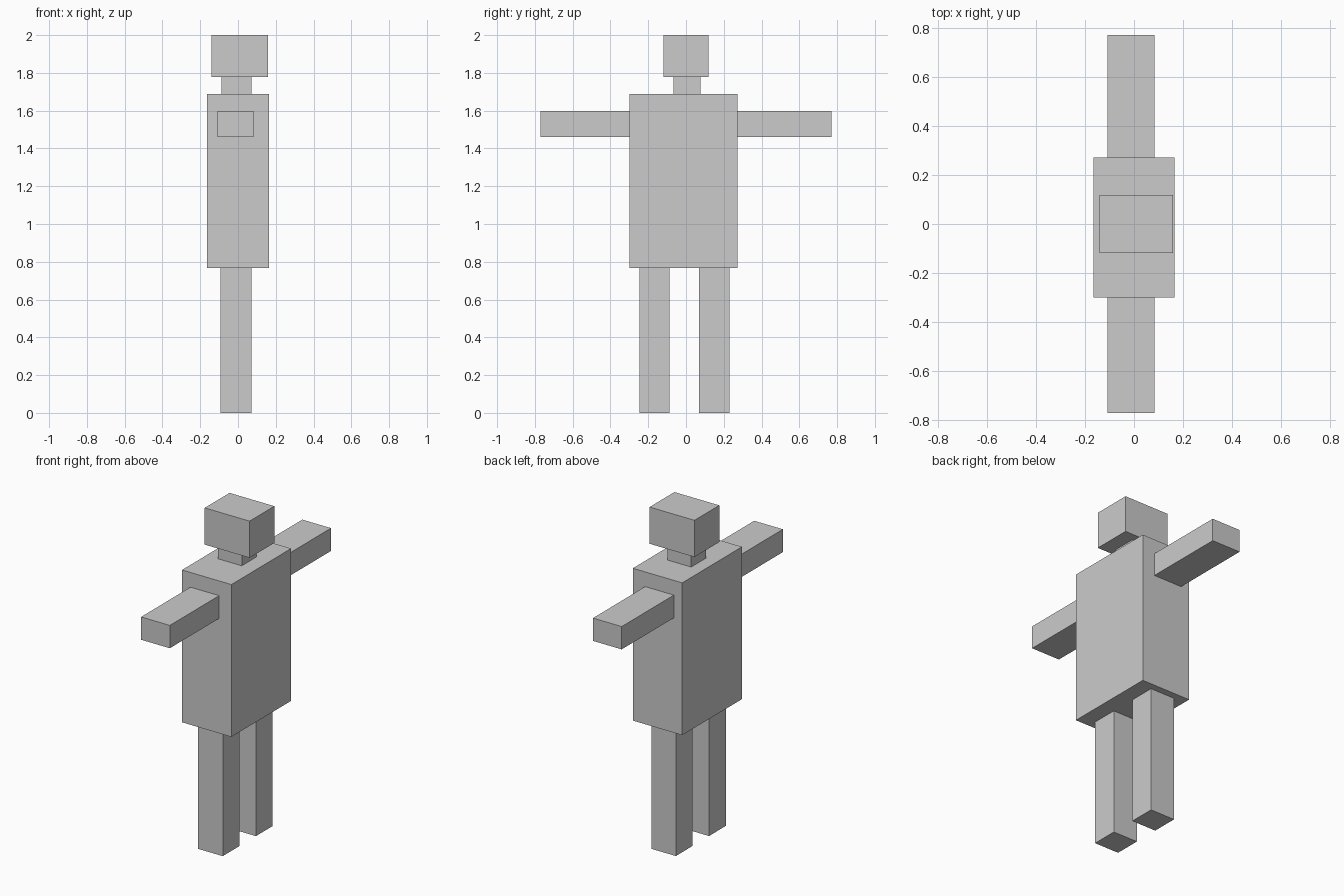
import bpy
import bmesh
from mathutils import Vector

if "Cube" in bpy.data.objects:
    bpy.data.objects.remove(bpy.data.objects["Cube"])


def box(name, lo, hi):
    """Axis-aligned box between two opposite corners."""
    lo, hi = Vector(lo), Vector(hi)
    bm = bmesh.new()
    bmesh.ops.create_cube(bm, size=1)
    bmesh.ops.scale(bm, vec=hi - lo, verts=bm.verts)
    mesh = bpy.data.meshes.new(name)
    bm.to_mesh(mesh)
    bm.free()
    obj = bpy.data.objects.new(name, mesh)
    obj.location = (lo + hi) / 2
    bpy.context.collection.objects.link(obj)
    return obj


HIP, SHOULDER, CHIN = 0.766, 1.687, 1.778
SIDE_A, SIDE_B = -0.299, 0.272   # torso side faces along y

# Torso, neck and head
box("torso", (-0.165, SIDE_A, HIP), (0.165, SIDE_B, SHOULDER))
box("neck", (-0.088, -0.067, SHOULDER), (0.072, 0.076, CHIN))
box("head", (-0.14, -0.118, CHIN), (0.16, 0.119, 2.0))

# Outstretched arms
for name, y0, y1 in (("right_arm", -0.77, SIDE_A), ("left_arm", SIDE_B, 0.77)):
    box(name, (-0.109, y0, 1.46), (0.083, y1, 1.598))

# Legs
for name, y in (("right_leg", -0.167), ("left_leg", 0.15)):
    box(name, (-0.093, y - 0.08, 0), (0.071, y + 0.08, HIP))
